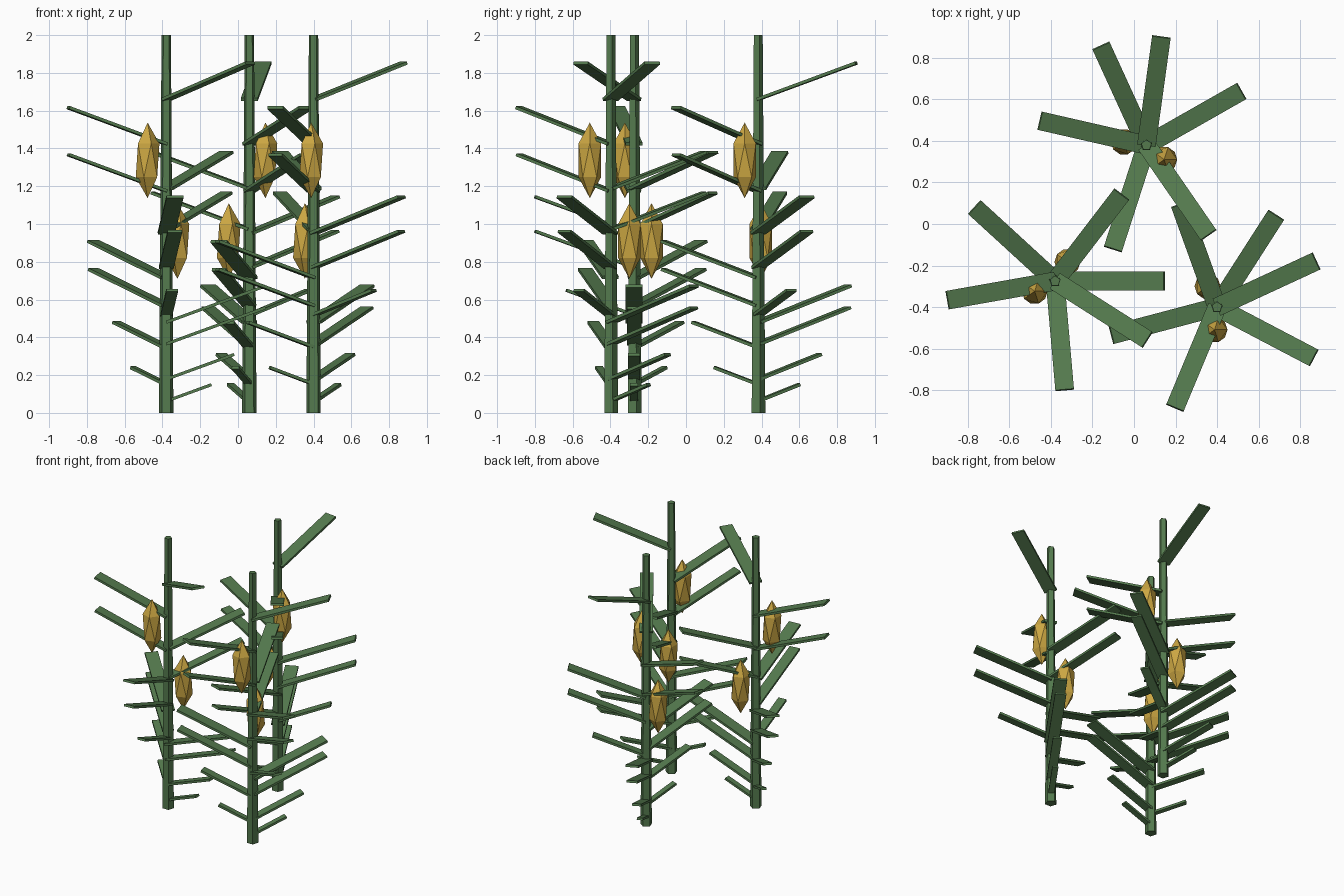
import bpy, bmesh, math
from mathutils import Matrix

if "Cube" in bpy.data.objects:
    bpy.data.objects.remove(bpy.data.objects["Cube"])


def material(name, rgb):
    m = bpy.data.materials.new(name)
    m.diffuse_color = (*rgb, 1)
    m.use_nodes = True
    m.node_tree.nodes["Principled BSDF"].inputs["Base Color"].default_value = m.diffuse_color
    return m


GREEN = material("leaf green", (0.089, 0.195, 0.076))
GOLD = material("cob gold", (0.60, 0.385, 0.055))


def finish(name, bm, mat):
    me = bpy.data.meshes.new(name)
    bm.to_mesh(me)
    bm.free()
    me.materials.append(mat)
    ob = bpy.data.objects.new(name, me)
    bpy.context.collection.objects.link(ob)


def stem(name, x, y):
    # five-sided tapered stalk
    bm = bmesh.new()
    bmesh.ops.create_cone(bm, cap_ends=True, segments=5, radius1=0.04, radius2=0.026,
                          depth=2, matrix=Matrix.Translation((x, y, 1)))
    finish(name, bm, GREEN)


def leaf(bm, x, y, z, angle, length, width):
    # flat blade that starts on the stem axis and rises outward
    m = (Matrix.Translation((x, y, z)) @ Matrix.Rotation(angle, 4, 'Z')
         @ Matrix.Rotation(-0.35, 4, 'Y') @ Matrix.Translation((length / 2, 0, 0))
         @ Matrix.Diagonal((length, width, 0.016, 1)))
    bmesh.ops.create_cube(bm, size=1, matrix=m)


def cob(name, x, y, z, angle):
    # faceted cob standing against the stem
    bm = bmesh.new()
    m = (Matrix.Translation((x + 0.11 * math.cos(angle), y + 0.11 * math.sin(angle), z))
         @ Matrix.Diagonal((0.07, 0.07, 0.2, 1)))
    bmesh.ops.create_icosphere(bm, subdivisions=1, radius=1, matrix=m)
    finish(name, bm, GOLD)


# leaf tiers: count, first root height, spacing, length, width
TIERS = [(2, 0.062, 0.09, 0.255, 0.041),
         (3, 0.178, 0.17, 0.383, 0.062),
         (5, 0.365, 0.2025, 0.56, 0.077),
         (6, 0.48, 0.236, 0.56, 0.09)]

# stalks: position and starting leaf angle
STALKS = [("left", -0.38, -0.275, 0.0), ("right", 0.40, -0.40, 1.0), ("back", 0.06, 0.38, 2.0)]

for side, x, y, start in STALKS:
    stem(side + "_stem", x, y)
    bm = bmesh.new()
    for count, z0, step, length, width in TIERS:
        for i in range(count):
            leaf(bm, x, y, z0 + i * step, start + i * 2.4, length, width)
    finish(side + "_leaves", bm, GREEN)
    cob(side + "_lower_cob", x, y, 0.91, start + 1.0)
    cob(side + "_upper_cob", x, y, 1.337, start + 3.6)
